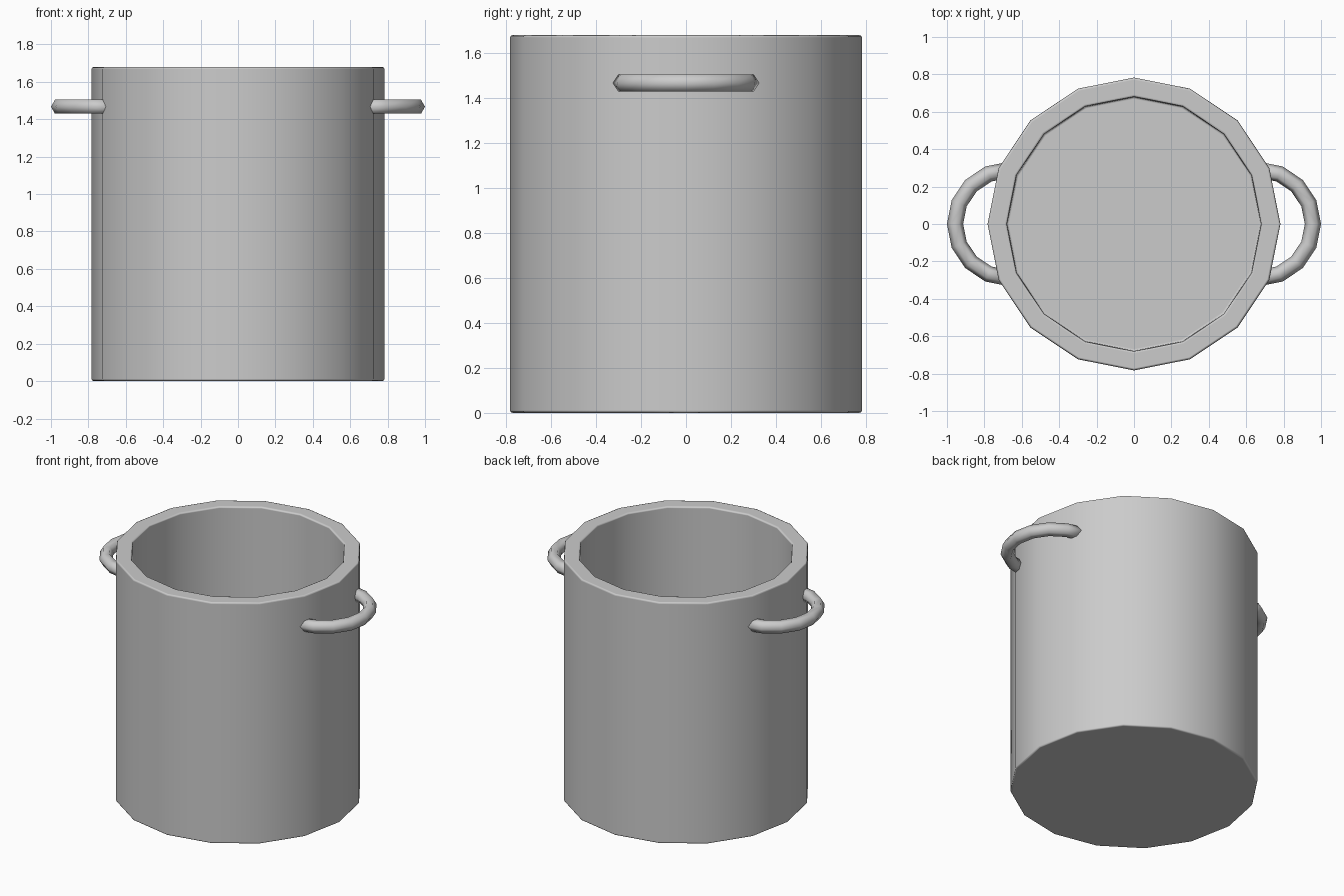
import bpy, bmesh
from math import sin, cos, pi

if "Cube" in bpy.data.objects:
    bpy.data.objects.remove(bpy.data.objects["Cube"])

SIDES = 16
RADIUS, INNER, HEIGHT, FLOOR = 0.783, 0.68, 1.68, 0.1


def make_object(name, bm):
    bmesh.ops.recalc_face_normals(bm, faces=bm.faces[:])
    mesh = bpy.data.meshes.new(name)
    bm.to_mesh(mesh)
    bm.free()
    mesh.shade_smooth()
    obj = bpy.data.objects.new(name, mesh)
    bpy.context.collection.objects.link(obj)
    return obj


def bridge(bm, a, b):
    n = len(a)
    for i in range(n):
        j = (i + 1) % n
        bm.faces.new((a[i], a[j], b[j], b[i]))


# Pot: 16-sided thick shell with softened edges
bm = bmesh.new()
rings = []
for r, z in [(RADIUS, 0), (RADIUS, HEIGHT), (INNER, HEIGHT), (INNER, FLOOR)]:
    rings.append([bm.verts.new((r * cos(2 * pi * i / SIDES),
                                r * sin(2 * pi * i / SIDES), z))
                  for i in range(SIDES)])
for a, b in zip(rings, rings[1:]):
    bridge(bm, a, b)
bm.faces.new(rings[0])
bm.faces.new(rings[-1])
pot = make_object("pot_body", bm)
bevel = pot.modifiers.new("edge_bevel", 'BEVEL')
bevel.width = 0.012
bevel.segments = 2
bevel.limit_method = 'ANGLE'
bevel.harden_normals = True


# Handles: half rings with hexagonal section, ends sunk in the wall
def handle(name, side):
    bm = bmesh.new()
    major, minor, cx, cz = 0.2897, 0.0433, 0.667, 1.467
    loops = []
    for i in range(9):
        t = -pi / 2 + i * pi / 8
        loop = []
        for k in range(6):
            a = k * pi / 3
            d = major + minor * cos(a)
            loop.append(bm.verts.new((side * (cx + d * cos(t)), d * sin(t),
                                      cz + minor * sin(a))))
        loops.append(loop)
    for a, b in zip(loops, loops[1:]):
        bridge(bm, a, b)
    bm.faces.new(loops[0])
    bm.faces.new(loops[-1])
    return make_object(name, bm)


handle("right_handle", 1)
handle("left_handle", -1)
